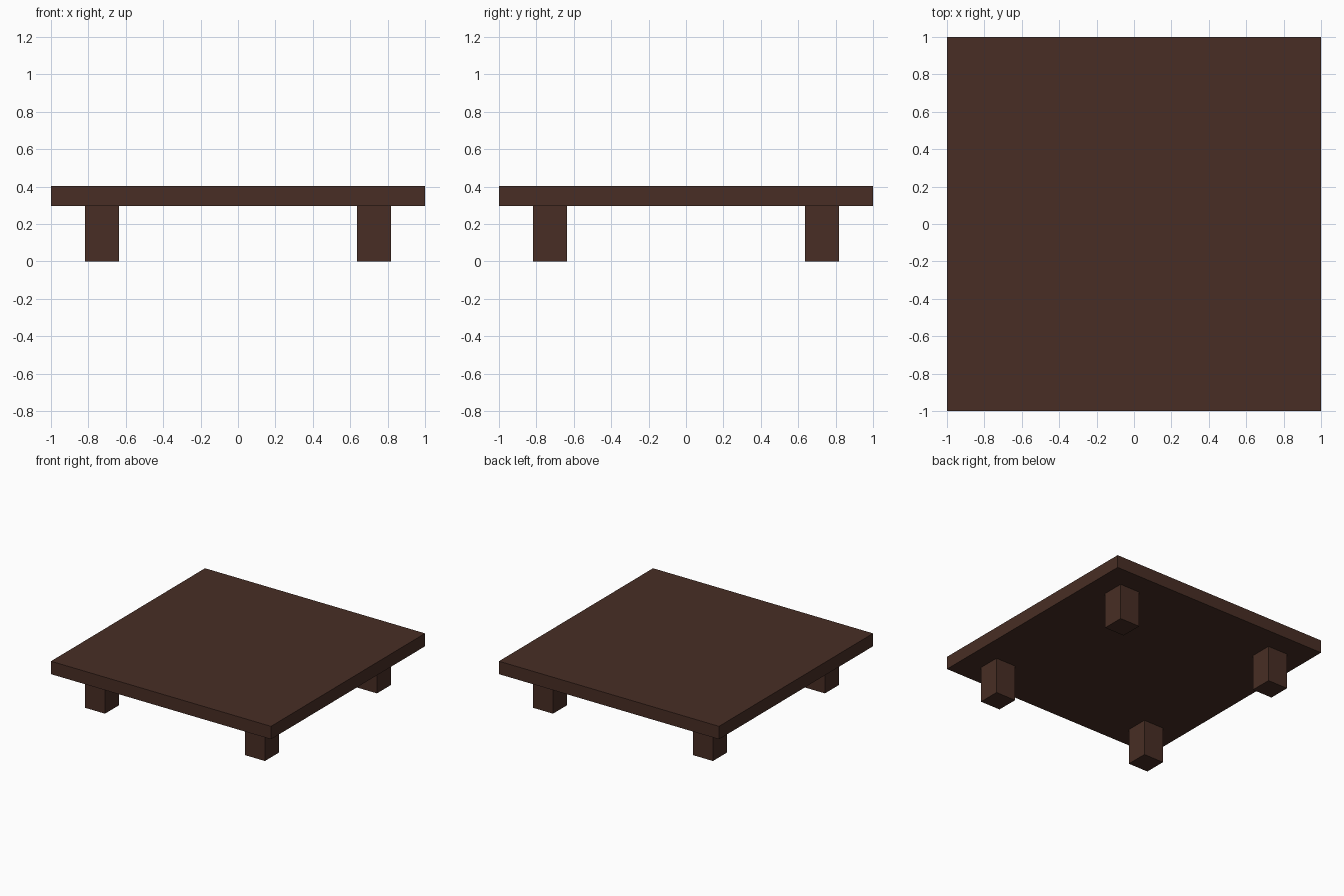
import bpy

if "Cube" in bpy.data.objects:
    bpy.data.objects.remove(bpy.data.objects["Cube"])

# One dark wood colour
wood = bpy.data.materials.new("dark brown wood")
wood.diffuse_color = (0.065, 0.027, 0.018, 1.0)
wood.use_nodes = True
wood.node_tree.nodes["Principled BSDF"].inputs["Base Color"].default_value = wood.diffuse_color


def box(name, centre, size):
    bpy.ops.mesh.primitive_cube_add(size=1, location=centre)
    ob = bpy.context.object
    ob.name = name
    ob.scale = size
    bpy.ops.object.transform_apply(location=False, rotation=False, scale=True)
    ob.data.materials.append(wood)
    return ob


HEIGHT, UNDERSIDE = 0.403, 0.297
LEG_OFFSET, LEG_WIDTH = 0.727, 0.182

# Square table top
box("table_top", (0, 0, (HEIGHT + UNDERSIDE) / 2), (2, 2, HEIGHT - UNDERSIDE))

# Four square legs, set in from the corners
for y_name, y in (("front", -1), ("back", 1)):
    for x_name, x in (("left", -1), ("right", 1)):
        box(f"{y_name}_{x_name}_leg",
            (x * LEG_OFFSET, y * LEG_OFFSET, UNDERSIDE / 2),
            (LEG_WIDTH, LEG_WIDTH, UNDERSIDE))
